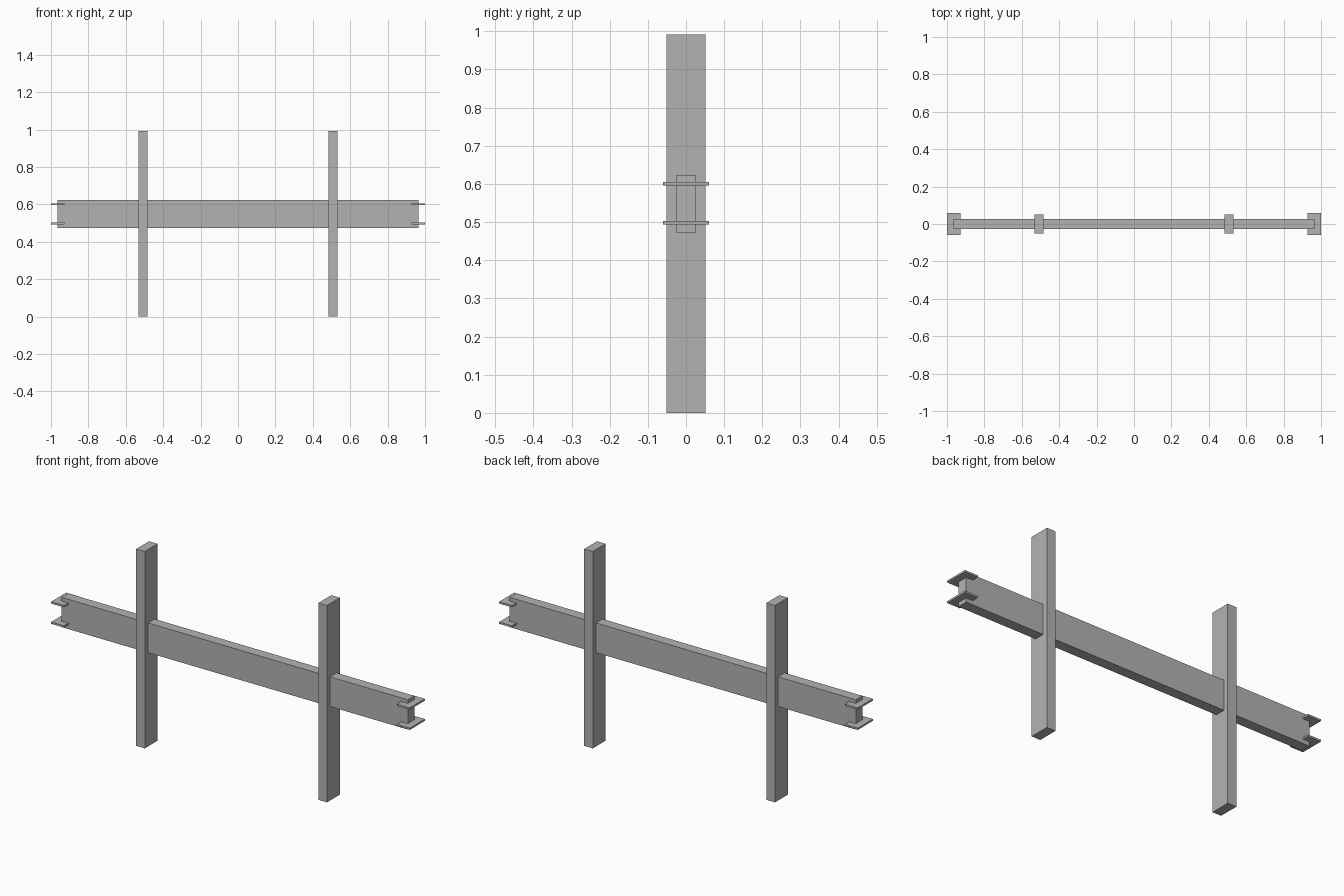
import bpy
import bmesh
from mathutils import Matrix, Vector

cube = bpy.data.objects.get("Cube")
if cube:
    bpy.data.objects.remove(cube, do_unlink=True)

grey = bpy.data.materials.new("plain_grey")
grey.use_nodes = True
COLOUR = (0.45, 0.45, 0.45, 1.0)
grey.diffuse_color = COLOUR
grey.node_tree.nodes["Principled BSDF"].inputs["Base Color"].default_value = COLOUR


def box(name, low, high):
    """Add a box spanning two opposite corners."""
    low, high = Vector(low), Vector(high)
    bm = bmesh.new()
    matrix = Matrix.Translation((low + high) / 2) @ Matrix.Diagonal((*(high - low), 1))
    bmesh.ops.create_cube(bm, size=1, matrix=matrix)
    mesh = bpy.data.meshes.new(name)
    bm.to_mesh(mesh)
    bm.free()
    mesh.materials.append(grey)
    obj = bpy.data.objects.new(name, mesh)
    bpy.context.collection.objects.link(obj)
    return obj


# Long horizontal rail
box("rail", (-0.965, -0.026, 0.473), (0.965, 0.026, 0.623))

for side, sign in (("left", 1), ("right", -1)):
    # Upright post crossing the rail
    x0, x1 = sorted((sign * 0.484, sign * 0.532))
    box(side + "_post", (x0, -0.051, 0), (x1, 0.051, 0.992))

    # Pair of thin flanges around the rail end
    x0, x1 = sorted((sign * 0.928, sign))
    for level, z in (("lower", 0.498), ("upper", 0.6)):
        box(f"{side}_{level}_flange", (x0, -0.06, z - 0.0045), (x1, 0.06, z + 0.0045))
